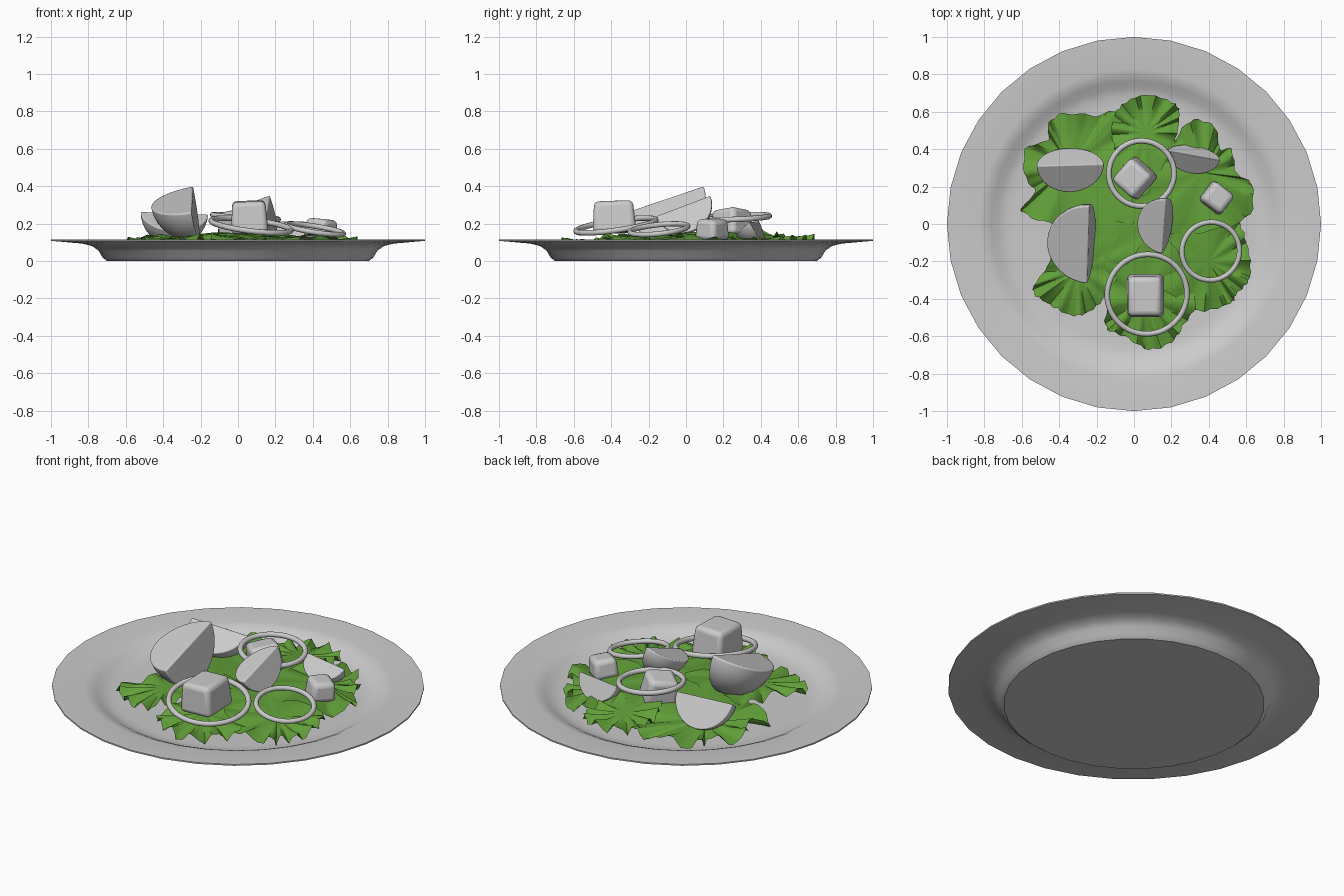
import bpy, bmesh, math, random
from math import sin, cos, pi, radians
from mathutils import Vector, Matrix, Euler

if "Cube" in bpy.data.objects:
    bpy.data.objects.remove(bpy.data.objects["Cube"])

random.seed(4)
green = bpy.data.materials.new("lettuce_green")
green.diffuse_color = (0.12, 0.35, 0.04, 1)
green.use_nodes = True
green.node_tree.nodes["Principled BSDF"].inputs["Base Color"].default_value = green.diffuse_color


def make(name, verts, faces, angle=40, mat=None, bevel=0, fix=True):
    me = bpy.data.meshes.new(name)
    me.from_pydata([tuple(v) for v in verts], [], faces)
    if fix:
        bm = bmesh.new()
        bm.from_mesh(me)
        bmesh.ops.remove_doubles(bm, verts=bm.verts, dist=1e-5)
        bmesh.ops.recalc_face_normals(bm, faces=bm.faces)
        bm.to_mesh(me)
        bm.free()
    ob = bpy.data.objects.new(name, me)
    bpy.context.collection.objects.link(ob)
    if mat:
        me.materials.append(mat)
    if bevel:
        m = ob.modifiers.new("soft", 'BEVEL')
        m.width, m.segments, m.limit_method = bevel, 3, 'ANGLE'
        m.angle_limit = radians(35)
    bpy.ops.object.select_all(action='DESELECT')
    ob.select_set(True)
    bpy.context.view_layer.objects.active = ob
    bpy.ops.object.shade_smooth_by_angle(angle=radians(angle))
    return ob


# Plate: closed lathe profile
def plate():
    prof = [(0, 0), (0.70, 0), (0.725, 0.02), (0.745, 0.055), (0.78, 0.08),
            (0.83, 0.093), (1.0, 0.108), (1.0, 0.116), (0.83, 0.11), (0.80, 0.105),
            (0.765, 0.09), (0.73, 0.07), (0.69, 0.058), (0.64, 0.055), (0, 0.055)]
    n = 32
    verts = [(r * cos(2 * pi * i / n), r * sin(2 * pi * i / n), z)
             for i in range(n) for r, z in prof]
    p = len(prof)
    faces = []
    for i in range(n):
        a, b = i * p, (i + 1) % n * p
        for j in range(p - 1):
            if j == 0:
                faces.append((a, b + 1, a + 1))
            elif j == p - 2:
                faces.append((a + j, b + j, a + j + 1))
            else:
                faces.append((a + j, b + j, b + j + 1, a + j + 1))
    make("plate", verts, faces, 35)


# Lettuce leaf: outline resampled as a spline, shrunk in rings, ruffled at the rim
def leaf(name, pts, lift=0.0, waves=9):
    pts = [Vector(p) for p in pts]
    n, sub, rings = len(pts), 6, 7
    loop = []
    for i in range(n):
        p0, p1, p2, p3 = (pts[(i + k) % n] for k in (-1, 0, 1, 2))
        for s in range(sub):
            t = s / sub
            loop.append(0.5 * (2 * p1 + (p2 - p0) * t + (2 * p0 - 5 * p1 + 4 * p2 - p3) * t * t
                               + (3 * p1 - p0 - 3 * p2 + p3) * t ** 3))
    c = sum(loop, Vector((0, 0))) / len(loop)
    m = len(loop)
    phase = random.uniform(0, 6)

    def height(q, t, a):
        r = q.length
        base = 0.145 - 0.05 * min(1, r / 0.6) ** 2 + lift
        return max(0.06, base + 0.026 * t ** 2 * min(1, r / 0.45) * (
            sin(waves * a + phase) + 0.35 * sin(2.3 * waves * a)))

    verts = [(c.x, c.y, height(c, 0, 0))]
    for k in range(1, rings + 1):
        t = k / rings
        for i, p in enumerate(loop):
            a = 2 * pi * i / m
            q = c + (p - c) * t * (1 + 0.025 * t ** 3 * sin(waves * 2 * a))
            verts.append((q.x, q.y, height(q, t, a)))
    faces = [(0, 1 + i, 1 + (i + 1) % m) for i in range(m)]
    for k in range(rings - 1):
        o = 1 + k * m
        for i in range(m):
            j = (i + 1) % m
            faces.append((o + i, o + m + i, o + m + j, o + j))
    faces = [f[::-1] for f in faces] if sum(
        loop[i].cross(loop[(i + 1) % m]) for i in range(m)) < 0 else faces
    make(name, verts, faces, 60, green, fix=False)


# Vegetable wedge: axis edge a-b, two flat cuts at angles lo/hi, rounded skin
def wedge(name, a, b, rad, lo, hi):
    a, b = Vector(a), Vector(b)
    mid, ax = (a + b) / 2, (b - a) / 2
    u = ax.cross(Vector((0, 0, 1))).normalized()
    w = u.cross(ax).normalized()
    seg, mer = 16, 8
    verts, faces = [], []
    for i in range(mer + 1):
        f = radians(lo + (hi - lo) * i / mer)
        d = u * cos(f) + w * sin(f)
        for j in range(seg + 1):
            t = pi * j / seg
            verts.append(mid + ax * cos(t) + d * rad * sin(t))
    s = seg + 1
    for i in range(mer):
        for j in range(seg):
            q = (i * s + j, (i + 1) * s + j, (i + 1) * s + j + 1, i * s + j + 1)
            if j == 0:
                q = (q[0], q[2], q[3])
            elif j == seg - 1:
                q = (q[0], q[1], q[2])
            faces.append(q)
    faces += [tuple(range(s)), tuple(mer * s + j for j in range(s))]
    make(name, verts, faces, 40, bevel=0.008)


# Crouton: slightly tapered rounded block
def crouton(name, loc, size, rot):
    e = Euler([radians(r) for r in rot]).to_matrix()
    verts = []
    for z in (-0.5, 0.5):
        k = 1 - 0.12 * (z + 0.5)
        for x, y in ((-.5, -.5), (.5, -.5), (.5, .5), (-.5, .5)):
            verts.append(Vector(loc) + e @ Vector((x * size[0] * k, y * size[1] * k, z * size[2])))
    faces = [(3, 2, 1, 0), (4, 5, 6, 7)] + [(i, (i + 1) % 4, (i + 1) % 4 + 4, i + 4) for i in range(4)]
    make(name, verts, faces, 50, bevel=0.025)


# Onion ring: tilted torus
def ring(name, loc, outer, tube, rot):
    bpy.ops.mesh.primitive_torus_add(major_radius=outer - tube, minor_radius=tube,
                                     major_segments=40, minor_segments=10, location=loc,
                                     rotation=[radians(r) for r in rot])
    bpy.context.object.name = name
    bpy.ops.object.shade_smooth_by_angle(angle=radians(60))


plate()

leaf("lettuce_back_left", [(-.46, .53), (-.38, .59), (-.2, .58), (-.06, .6), (.0, .4), (.02, .1),
     (-.15, -.12), (-.45, .0), (-.6, .07), (-.53, .17), (-.58, .25), (-.58, .4), (-.46, .45)])
leaf("lettuce_back", [(-.12, .5), (-.08, .62), (.06, .69), (.22, .64), (.24, .55), (.2, .4),
     (.05, .15), (-.08, .35)], 0.02, 11)
leaf("lettuce_back_right", [(.18, .4), (.3, .55), (.43, .52), (.46, .4), (.52, .4), (.55, .27),
     (.63, .21), (.6, .03), (.3, -.05), (.0, .0), (.05, .3)], 0.008, 10)
leaf("lettuce_front_right", [(.05, .15), (.5, .05), (.6, -.1), (.62, -.28), (.55, -.37), (.5, -.43),
     (.3, -.45), (.05, -.2)], -0.005, 10)
leaf("lettuce_front", [(-.14, -.4), (-.15, -.55), (-.05, -.6), (.08, -.67), (.2, -.63), (.27, -.53),
     (.33, -.4), (.2, -.1), (0, .05), (-.15, -.15)], -0.002)
leaf("lettuce_front_left", [(-.45, -.2), (-.54, -.35), (-.45, -.43), (-.32, -.49), (-.2, -.44),
     (-.1, -.3), (.05, -.05), (-.25, .05), (-.42, .0)], 0.004, 11)

wedge("wedge_back_left", (-.52, .31, .265), (-.16, .32, .25), 0.175, 238, 327)
wedge("wedge_front_left", (-.25, -.32, .26), (-.24, .095, .40), 0.225, 190, 280)
wedge("wedge_centre", (.15, -.16, .24), (.17, .13, .35), 0.15, 195, 288)
wedge("wedge_back_right", (.18, .39, .215), (.46, .34, .21), 0.125, 245, 320)

crouton("crouton_front", (.06, -.385, .235), (.2, .235, .17), (2, -2, 0))
crouton("crouton_back", (.0, .245, .20), (.175, .18, .15), (8, -8, -42))
crouton("crouton_right", (.445, .14, .17), (.15, .14, .11), (-4, 4, -38))

ring("onion_ring_back", (.04, .27, .235), 0.19, 0.015, (2, 4, 0))
ring("onion_ring_front", (.07, -.375, .19), 0.23, 0.015, (8, 7, 0))
ring("onion_ring_right", (.41, -.145, .17), 0.17, 0.014, (6, 9, 0))
